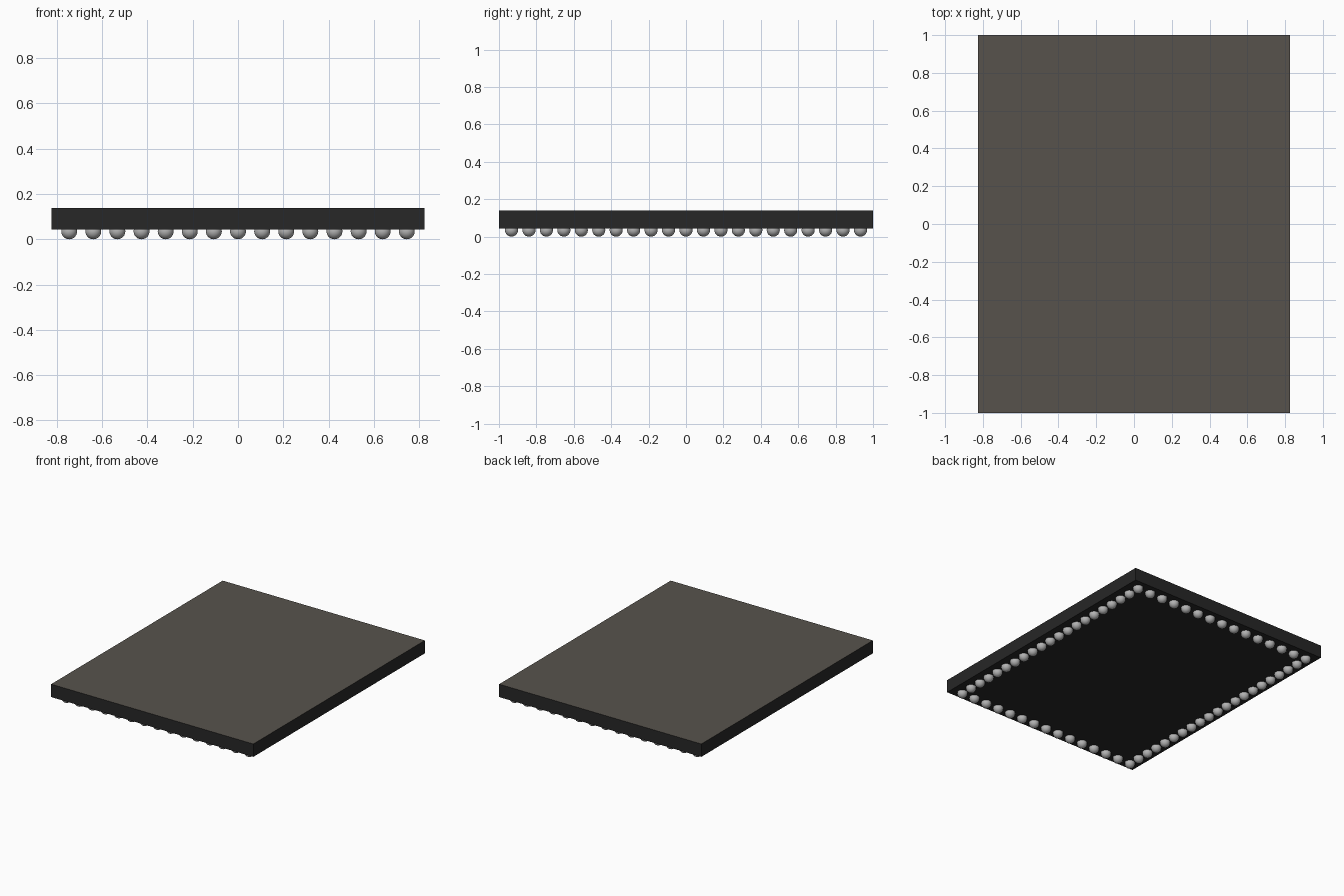
import bpy, bmesh
from mathutils import Matrix

if "Cube" in bpy.data.objects:
    bpy.data.objects.remove(bpy.data.objects["Cube"])


def material(name, rgb):
    m = bpy.data.materials.new(name)
    m.diffuse_color = (*rgb, 1.0)
    m.use_nodes = True
    m.node_tree.nodes["Principled BSDF"].inputs["Base Color"].default_value = m.diffuse_color
    return m


dark = material("black resin", (0.02, 0.02, 0.02))
top = material("warm grey top", (0.095, 0.086, 0.073))
metal = material("solder grey", (0.45, 0.45, 0.45))


def make_object(name, bm, mats):
    me = bpy.data.meshes.new(name)
    bm.to_mesh(me)
    bm.free()
    for m in mats:
        me.materials.append(m)
    ob = bpy.data.objects.new(name, me)
    bpy.context.collection.objects.link(ob)
    return ob


# Flat package slab, with its top face in a warmer colour
Z0, Z1 = 0.044, 0.139
bm = bmesh.new()
bmesh.ops.create_cube(bm, size=1.0, matrix=Matrix.Translation((0, 0, (Z0 + Z1) / 2))
                      @ Matrix.Diagonal((1.65, 2.0, Z1 - Z0, 1)))
bm.normal_update()
for f in bm.faces:
    f.material_index = 1 if f.normal.z > 0.5 else 0
make_object("package_body", bm, [dark, top])

# Ring of solder balls under the rim: 15 across, 21 along
NX, NY, EX, EY, R = 15, 21, 0.746, 0.933, 0.035
bm = bmesh.new()
for i in range(NX):
    for j in range(NY):
        if i in (0, NX - 1) or j in (0, NY - 1):
            x = -EX + 2 * EX * i / (NX - 1)
            y = -EY + 2 * EY * j / (NY - 1)
            bmesh.ops.create_uvsphere(bm, u_segments=24, v_segments=14, radius=R,
                                      matrix=Matrix.Translation((x, y, R)))
for f in bm.faces:
    f.smooth = True
make_object("solder_balls", bm, [metal])
